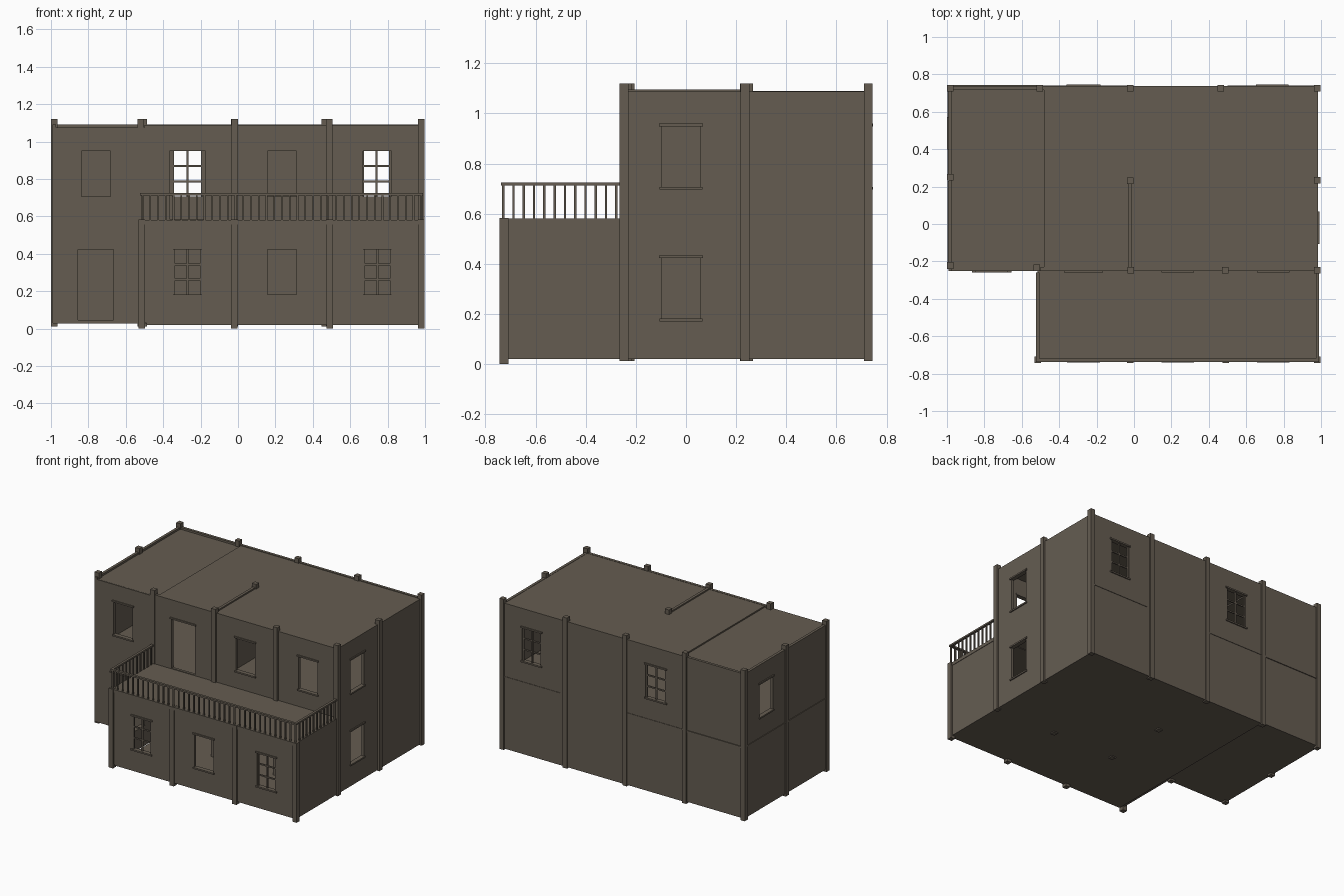
import bpy, bmesh

if "Cube" in bpy.data.objects:
    bpy.data.objects.remove(bpy.data.objects["Cube"])

mat = bpy.data.materials.new("weathered_taupe")
mat.diffuse_color = (0.13, 0.108, 0.083, 1)
mat.use_nodes = True
mat.node_tree.nodes["Principled BSDF"].inputs["Base Color"].default_value = mat.diffuse_color

def finish(name, bm):
    bmesh.ops.recalc_face_normals(bm, faces=bm.faces)
    me = bpy.data.meshes.new(name)
    bm.to_mesh(me)
    bm.free()
    me.materials.append(mat)
    ob = bpy.data.objects.new(name, me)
    bpy.context.collection.objects.link(ob)
    return ob

def add_box(bm, x0, x1, y0, y1, z0, z1):
    vs = bmesh.ops.create_cube(bm, size=1)["verts"]
    for v in vs:
        v.co = ((x0 + x1) / 2 + v.co.x * (x1 - x0),
                (y0 + y1) / 2 + v.co.y * (y1 - y0),
                (z0 + z1) / 2 + v.co.z * (z1 - z0))

def boxes(name, items):
    bm = bmesh.new()
    for b in items:
        add_box(bm, *b)
    return finish(name, bm)

T = 0.02  # wall thickness

def wall(name, side, pos, a0, a1, z0, z1, holes=()):
    """Thin wall with openings. side: '-y','+y','-x','+x' = outward direction;
    pos = outer plane. holes = (centre, half width, z low, z high, kind)."""
    along_x = side[1] == 'y'
    s = -1 if side[0] == '-' else 1
    us = sorted({a0, a1, *[h[0] - h[1] for h in holes], *[h[0] + h[1] for h in holes]})
    zs = sorted({z0, z1, *[h[2] for h in holes], *[h[3] for h in holes]})
    bm = bmesh.new()
    place = lambda u, d, z: (u, d, z) if along_x else (d, u, z)
    grid = {(i, j): bm.verts.new(place(u, pos, z)) for i, u in enumerate(us) for j, z in enumerate(zs)}
    for i in range(len(us) - 1):
        for j in range(len(zs) - 1):
            cu, cz = (us[i] + us[i + 1]) / 2, (zs[j] + zs[j + 1]) / 2
            if not any(abs(cu - h[0]) < h[1] and h[2] < cz < h[3] for h in holes):
                bm.faces.new([grid[k] for k in ((i, j), (i + 1, j), (i + 1, j + 1), (i, j + 1))])
    bmesh.ops.delete(bm, geom=[v for v in bm.verts if not v.link_faces], context='VERTS')
    ext = bmesh.ops.extrude_face_region(bm, geom=bm.faces[:], use_keep_orig=True)
    moved = [g for g in ext["geom"] if isinstance(g, bmesh.types.BMVert)]
    bmesh.ops.translate(bm, verts=moved, vec=place(0, -s * T, 0))
    finish(name, bm)

    # trim: lintel, sill and glazing bars
    trim = []
    def piece(u0, u1, out, inn, za, zb):
        d = sorted((pos + s * out, pos - s * inn))
        trim.append((u0, u1, *d, za, zb) if along_x else (*d, u0, u1, za, zb))
    for c, w, za, zb, kind in holes:
        piece(c - w - .01, c + w + .01, .008, T + .004, zb - .002, zb + .009)
        if kind != 'door':
            piece(c - w - .008, c + w + .008, .008, T + .004, za - .009, za + .002)
        if kind == 'bars':
            for u in (c - w + .005, c, c + w - .005):
                piece(u - .005, u + .005, -.005, T - .005, za, zb)
            for k in (1, 2):
                z = za + (zb - za) * k / 3
                piece(c - w, c + w, -.006, T - .006, z - .005, z + .005)
    if trim:
        boxes(name + "_window_trim", trim)

LOW, UP = (.18, .425), (.705, .95)
W = .077
# main block
wall("entrance_wall", '-y', -.25, -.99, -.5, .03, .58, [(-.76, .095, .045, .425, 'door')])
wall("upper_front_left_wall", '-y', -.25, -.99, -.5, .58, 1.075, [(-.76, W, *UP, 'open')])
wall("upper_front_wall", '-y', -.25, -.5, .985, .58, 1.088,
     [(-.27, .095, .585, .95, 'door'), (.235, W, *UP, 'open'), (.745, W, *UP, 'open')])
wall("back_wall", '+y', .737, -.99, .985, .03, 1.09,
     [(-.27, W + .005, *UP, 'bars'), (.74, W, *UP, 'bars')])
wall("right_wall", '+x', .985, -.25, .737, .03, 1.088,
     [(-.02, W, *LOW, 'open'), (-.02, W, *UP, 'open')])
wall("left_wall", '-x', -.992, -.25, .737, .03, 1.09, [(.485, W, *UP, 'open')])
wall("upper_partition", '+x', -.01, -.25, .24, .58, 1.096)
# front wing
wall("wing_front_wall", '-y', -.733, -.51, .985, .03, .56,
     [(-.27, W, *LOW, 'bars'), (.235, W, *LOW, 'open'), (.745, W, *LOW, 'bars')])
wall("wing_right_wall", '+x', .985, -.733, -.25, .03, .575)
wall("wing_left_wall", '-x', -.515, -.733, -.25, .03, .575, [(-.465, W, *LOW, 'open')])

# floors and roofs
boxes("ground_floor", [(-.49, .985, -.733, .737, .02, .03), (-.99, -.48, -.25, .737, .026, .038)])
boxes("upper_floor", [(-.985, .98, -.245, .73, .56, .58)])
boxes("balcony_floor", [(-.515, .988, -.738, -.24, .556, .58)])
boxes("roof", [(-.48, .98, -.24, .73, 1.074, 1.086), (-.985, -.48, -.245, .73, 1.064, 1.076)])

# storey joint strips on the back and left walls
boxes("storey_strips", [(.5, .97, .73, .74, .545, .552), (-.49, -.03, .73, .74, .545, .552),
                        (-.97, -.51, .73, .743, .54, .553),
                        (-.997, -.985, -.22, .23, .545, .555), (-.997, -.985, .26, .72, .545, .555)])

# posts
H = .0175
def post(x, y, z0, z1):
    return (x - H, x + H, y - H, y + H, z0, z1)
boxes("wing_posts", [post(x, -.7255, 0, .582) for x in (-.515, -.02, .49, .98)])
tall = [(x, .727) for x in (-.982, -.505, -.02, .465, .98)]
tall += [(-.982, .25), (-.02, .232), (.98, .235)]
tall += [(-.982, -.222), (-.52, -.235), (-.017, -.247), (.487, -.247), (.98, -.247)]
boxes("tall_posts", [post(x, y, .012, 1.12) for x, y in tall])

# balcony railing
rail = [(-.52, .99, -.738, -.72, .712, .724),
        (-.523, -.505, -.738, -.26, .712, .724), (.972, .99, -.738, -.26, .712, .724)]
B = .0045
for i in range(37):
    x = -.51 + i * 1.49 / 36
    rail.append((x - B, x + B, -.729 - B, -.729 + B, .575, .715))
for x in (-.514, .981):
    for i in range(1, 12):
        y = -.729 + i * .041
        rail.append((x - B, x + B, y - B, y + B, .575, .715))
boxes("balcony_railing", rail)
